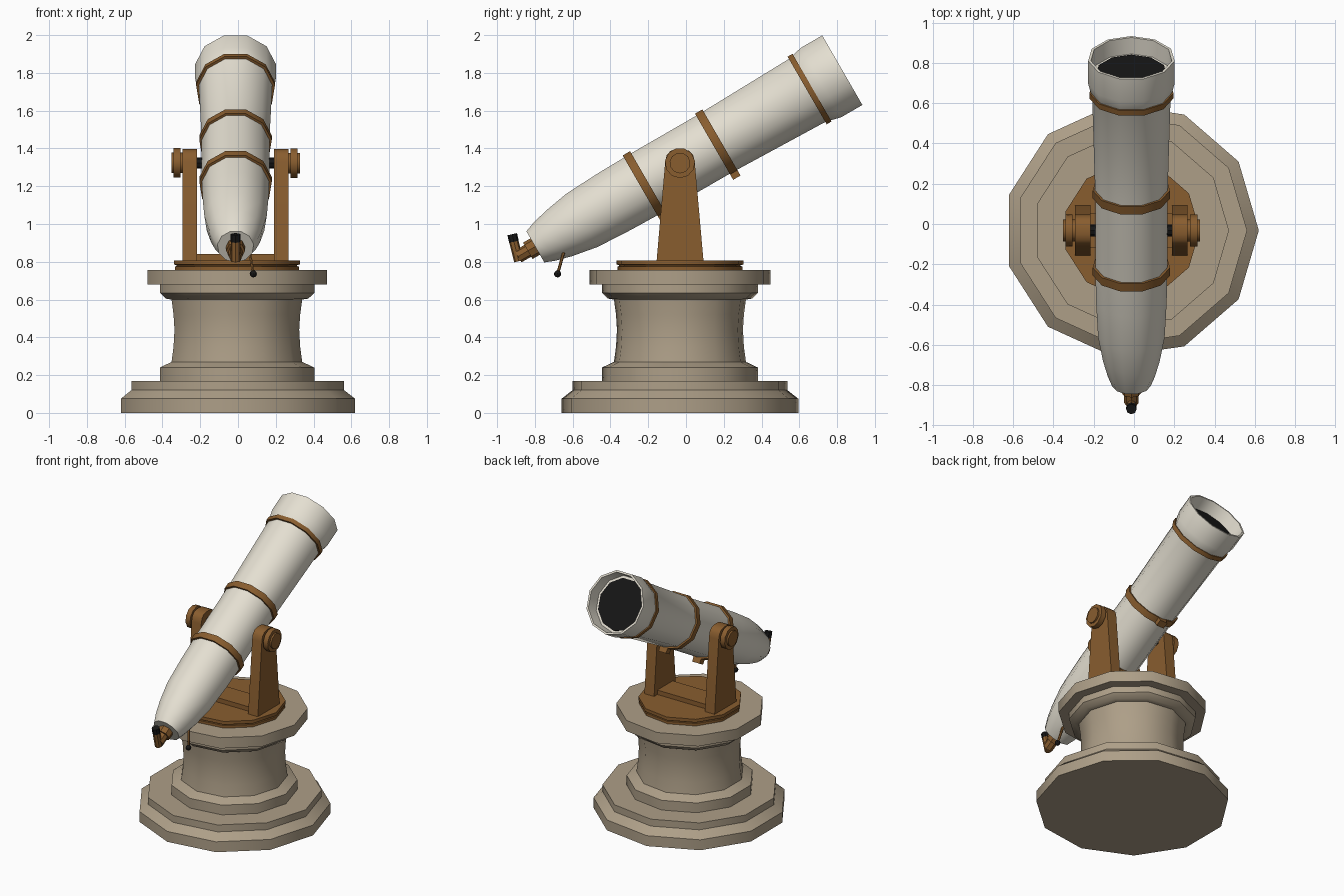
import bpy, bmesh, math
from mathutils import Matrix, Vector

if "Cube" in bpy.data.objects:
    bpy.data.objects.remove(bpy.data.objects["Cube"])

CX, CY = -0.013, -0.032          # centre of the pedestal
PIVOT = Vector((CX, CY, 1.323))  # tilt axis of the tube
N = 11                           # sides of the large round parts


def material(name, rgb):
    m = bpy.data.materials.new(name)
    m.diffuse_color = (*rgb, 1)
    m.use_nodes = True
    m.node_tree.nodes["Principled BSDF"].inputs["Base Color"].default_value = m.diffuse_color
    return m


STONE = material("stone", (0.42, 0.345, 0.245))
CREAM = material("cream_paint", (0.78, 0.74, 0.64))
BRONZE = material("bronze", (0.25, 0.11, 0.028))
BLACK = material("black", (0.008, 0.008, 0.008))


def finish(name, bm, mat, matrix=Matrix()):
    bmesh.ops.recalc_face_normals(bm, faces=bm.faces)
    me = bpy.data.meshes.new(name)
    bm.to_mesh(me)
    bm.free()
    me.transform(matrix)
    me.materials.append(mat)
    me.shade_smooth()
    me.set_sharp_from_angle(angle=math.radians(40))
    ob = bpy.data.objects.new(name, me)
    bpy.context.collection.objects.link(ob)
    return ob


def lathe(name, profile, mat, matrix, sides=N, start=0.0, closed=False):
    """Spin (radius, height) points around local z; radius 0 closes to a cap."""
    bm = bmesh.new()
    rings = []
    for r, z in profile:
        if r == 0:
            rings.append([bm.verts.new((0, 0, z))] * sides)
        else:
            rings.append([bm.verts.new((r * math.cos(start + math.tau * i / sides),
                                        r * math.sin(start + math.tau * i / sides), z))
                          for i in range(sides)])
    pairs = list(zip(rings, rings[1:]))
    if closed:
        pairs.append((rings[-1], rings[0]))
    for a, b in pairs:
        for i in range(sides):
            j = (i + 1) % sides
            quad = list(dict.fromkeys((a[i], a[j], b[j], b[i])))
            bm.faces.new(quad)
    return finish(name, bm, mat, matrix)


def rod(name, p, q, r, mat, sides=8, r2=None):
    p, q = Vector(p), Vector(q)
    m = Matrix.Translation(p) @ (q - p).to_track_quat('Z', 'Y').to_matrix().to_4x4()
    h = (q - p).length
    return lathe(name, [(0, 0), (r, 0), (r2 or r, h), (0, h)], mat, m, sides)


def box(name, lo, hi, mat, matrix=Matrix()):
    bm = bmesh.new()
    bmesh.ops.create_cube(bm, size=1)
    lo, hi = Vector(lo), Vector(hi)
    for v in bm.verts:
        v.co = (lo + hi) / 2 + Vector(a * b for a, b in zip(v.co, hi - lo))
    return finish(name, bm, mat, matrix)


# Stone pedestal
base = Matrix.Translation((CX, CY, 0))
lathe("pedestal", [(0, 0), (0.633, 0), (0.633, 0.075), (0.575, 0.12), (0.575, 0.17),
                   (0.417, 0.17), (0.417, 0.24), (0.353, 0.27), (0.342, 0.35),
                   (0.337, 0.44), (0.342, 0.52), (0.353, 0.60), (0.385, 0.605),
                   (0.417, 0.635), (0.417, 0.68), (0.485, 0.68), (0.485, 0.757),
                   (0, 0.757)], STONE, base)

# Bronze turntable and bar between the arms
lathe("turntable", [(0, 0.75), (0.335, 0.75), (0.335, 0.775), (0.325, 0.777),
                    (0.325, 0.783), (0.34, 0.785), (0.34, 0.808), (0, 0.808)],
      BRONZE, base)
box("fork_base", (CX - 0.21, -0.12, 0.80), (CX + 0.21, 0.055, 0.84), BRONZE)

# Fork arms, pivot knobs and axle collars on both sides
ARM = [(-0.156, 0.80), (0.093, 0.80), (0.046, 1.33), (0.038, 1.365), (0.018, 1.387),
       (-0.012, 1.396), (-0.052, 1.396), (-0.082, 1.387), (-0.102, 1.365), (-0.11, 1.33)]
for side, s in (("right", 1), ("left", -1)):
    bm = bmesh.new()
    face = bm.faces.new([bm.verts.new((CX + s * 0.203, y, z)) for y, z in ARM])
    ext = bmesh.ops.extrude_face_region(bm, geom=[face])
    moved = [v for v in ext["geom"] if isinstance(v, bmesh.types.BMVert)]
    bmesh.ops.translate(bm, verts=moved, vec=(s * 0.077, 0, 0))
    finish(side + "_fork_arm", bm, BRONZE)
    axis = Matrix.Translation(PIVOT) @ Matrix.Rotation(s * math.pi / 2, 4, 'Y')
    lathe(side + "_pivot_knob", [(0, 0.27), (0.055, 0.27), (0.055, 0.292), (0.08, 0.292),
                                 (0.08, 0.328), (0.055, 0.328), (0.055, 0.34), (0, 0.34)],
          BRONZE, axis, N)
    lathe(side + "_axle", [(0, 0.15), (0.03, 0.15), (0.03, 0.21), (0, 0.21)],
          BLACK, axis, 8)

# Telescope tube, with local z along its axis and the hood hollow
TUBE = Matrix.Translation(PIVOT) @ Matrix.Rotation(-math.pi / 3, 4, 'X')
Q = math.pi / 2
lathe("tube", [(0, -0.885), (0.097, -0.885), (0.118, -0.83), (0.142, -0.74),
               (0.167, -0.60), (0.177, -0.40), (0.181, -0.2), (0.181, 0.2),
               (0.197, 0.79), (0.205, 0.81), (0.217, 0.86), (0.217, 0.99), (0.203, 0.99),
               (0.195, 0.90), (0, 0.90)], CREAM, TUBE, start=Q)
lathe("front_lens", [(0, 0.899), (0.178, 0.899), (0.178, 0.906), (0, 0.906)],
      BLACK, TUBE, start=Q)

# Bronze bands, two of them with clamp feet underneath
for name, t, w, r in (("front_band", 0.79, 0.03, 0.211), ("middle_band", 0.222, 0.045, 0.194),
                      ("rear_band", -0.22, 0.045, 0.194)):
    a, b = t - w / 2, t + w / 2
    lathe(name, [(r - 0.025, a), (r, a), (r, b), (r - 0.025, b)], BRONZE, TUBE,
          start=Q, closed=True)
    if name != "front_band":
        box(name + "_foot", (-0.03, 0.17, a), (0.03, 0.218, b), BRONZE, TUBE)

# Eyepiece: draw tube, elbow and black eyecup
lathe("draw_tube", [(0, -0.99), (0.036, -0.99), (0.036, -0.93), (0.05, -0.93),
                    (0.05, -0.88), (0, -0.88)], BRONZE, TUBE, 8, Q)
rod("eyepiece_elbow", (CX, -0.885, 0.803), (CX, -0.912, 0.91), 0.025, BRONZE)
rod("eyecup", (CX, -0.911, 0.906), (CX, -0.92, 0.946), 0.026, BLACK)

# Focus lever with a black knob
rod("focus_lever", (0.06, -0.645, 0.86), (0.08, -0.677, 0.745), 0.008, BRONZE, 6)
bm = bmesh.new()
bmesh.ops.create_uvsphere(bm, u_segments=8, v_segments=6, radius=0.019)
finish("focus_knob", bm, BLACK, Matrix.Translation((0.081, -0.68, 0.736)))
